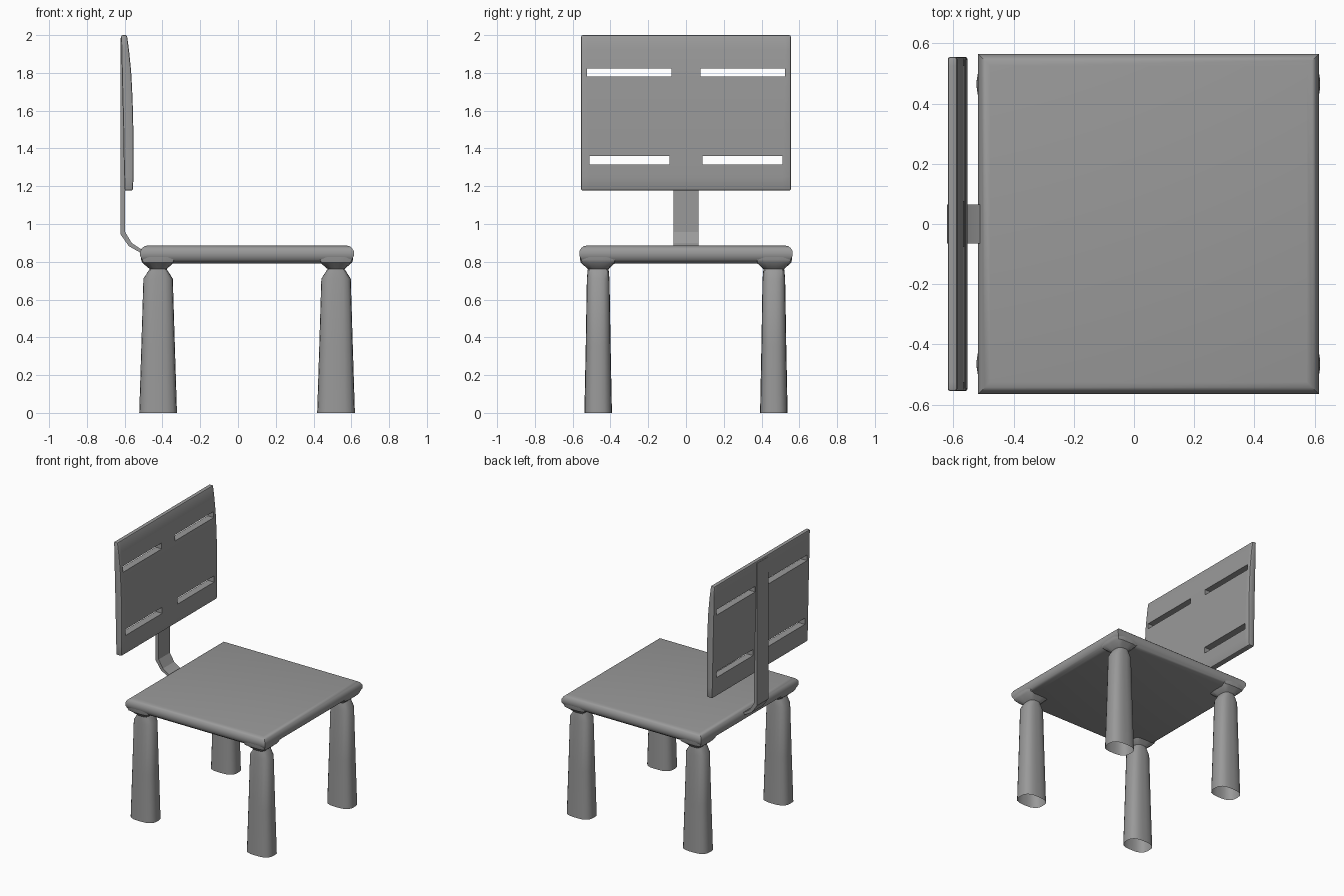
import bpy, bmesh, math

if "Cube" in bpy.data.objects:
    bpy.data.objects.remove(bpy.data.objects["Cube"])

CX = 0.048  # seat centre in x

grey = bpy.data.materials.new("dark_grey")
grey.diffuse_color = (0.32, 0.32, 0.32, 1)
grey.use_nodes = True
grey.node_tree.nodes["Principled BSDF"].inputs["Base Color"].default_value = grey.diffuse_color


def finish(name, bm, angle=35):
    bmesh.ops.recalc_face_normals(bm, faces=bm.faces)
    me = bpy.data.meshes.new(name)
    bm.to_mesh(me)
    bm.free()
    me.materials.append(grey)
    ob = bpy.data.objects.new(name, me)
    bpy.context.collection.objects.link(ob)
    bpy.ops.object.select_all(action='DESELECT')
    ob.select_set(True)
    bpy.context.view_layer.objects.active = ob
    bpy.ops.object.shade_smooth_by_angle(angle=math.radians(angle))
    return ob


def loft(bm, rings, cap_start=True, cap_end=True):
    loops = [[bm.verts.new(p) for p in r] for r in rings]
    n = len(loops[0])
    for a, b in zip(loops, loops[1:]):
        for i in range(n):
            j = (i + 1) % n
            bm.faces.new((a[i], a[j], b[j], b[i]))
    if cap_start:
        bm.faces.new(loops[0][::-1])
    if cap_end:
        bm.faces.new(loops[-1])


# Seat: square cushion with a rolled edge and sharp corners
bm = bmesh.new()
seat_rings = []
for z, inset in [(0.79, 0.05), (0.797, 0.028), (0.812, 0.01), (0.832, 0.0),
                 (0.855, 0.0), (0.872, 0.01), (0.882, 0.022), (0.886, 0.04)]:
    hx, hy = 0.566 - inset, 0.565 - inset
    seat_rings.append([(CX + sx * hx, sy * hy, z)
                       for sx, sy in ((-1, -1), (1, -1), (1, 1), (-1, 1))])
loft(bm, seat_rings)
finish("seat", bm)

# Legs: tapered rounded tubes, open at the foot, flaring into the seat corners
sections = [(0.0, 0.1, 0.073, 3), (0.35, 0.089, 0.066, 3), (0.71, 0.078, 0.06, 3),
            (0.762, 0.045, 0.055, 3.5), (0.796, 0.085, 0.0925, 8),
            (0.812, 0.09, 0.096, 10), (0.85, 0.0935, 0.0985, 10)]
for sx, side in ((-1, "back"), (1, "front")):
    for sy, hand in ((-1, "right"), (1, "left")):
        bm = bmesh.new()
        rings = []
        for z, hx, hy, p in sections:
            ring = []
            for i in range(20):
                a = math.tau * (i + 0.5) / 20
                c, s = math.cos(a), math.sin(a)
                r = (abs(c) ** p + abs(s) ** p) ** (-1 / p)
                ring.append((CX + sx * 0.471 + hx * r * c, sy * 0.465 + hy * r * s, z))
            rings.append(ring)
        loft(bm, rings, cap_start=False)
        finish(f"{side}_{hand}_leg", bm)

# Backrest panel: bowed front and rear grids, with four slot cells left open
# rows: z, front x, rear x, inner slot y, outer slot y
rows = [(1.177, -0.557, -0.601, 0.087, 0.512), (1.25, -0.553, -0.602, 0.087, 0.512),
        (1.315, -0.553, -0.604, 0.087, 0.512), (1.36, -0.553, -0.605, 0.087, 0.512),
        (1.5, -0.554, -0.607, 0.084, 0.516), (1.66, -0.558, -0.611, 0.08, 0.521),
        (1.78, -0.564, -0.614, 0.077, 0.525), (1.822, -0.567, -0.615, 0.077, 0.525),
        (1.92, -0.577, -0.617, 0.077, 0.525), (2.0, -0.588, -0.619, 0.077, 0.525)]
W = 0.555
bm = bmesh.new()
grids = []
for side in (1, 2):
    grids.append([[bm.verts.new((r[side], y, r[0]))
                   for y in (-W, -r[4], -r[3], r[3], r[4], W)] for r in rows])
cells = {(i, j) for i in range(len(rows) - 1) for j in range(5)}
cells -= {(i, j) for i in (2, 6) for j in (1, 3)}
for i, j in cells:
    corners = [(i, j), (i, j + 1), (i + 1, j + 1), (i + 1, j)]
    for g in grids:
        bm.faces.new([g[a][b] for a, b in corners])
    # walls wherever the neighbouring cell is empty
    for k, n in enumerate([(i - 1, j), (i, j + 1), (i + 1, j), (i, j - 1)]):
        if n not in cells:
            (a, b), (c, d) = corners[k], corners[(k + 1) % 4]
            bm.faces.new((grids[0][a][b], grids[0][c][d], grids[1][c][d], grids[1][a][b]))
bmesh.ops.recalc_face_normals(bm, faces=bm.faces)
# round only the outer rim
rim = [e for e in bm.edges if e.calc_face_angle(0) > 0.7 and
       (all(abs(v.co.y) > W - 0.001 for v in e.verts) or
        all(v.co.z < 1.18 for v in e.verts) or all(v.co.z > 1.99 for v in e.verts))]
bmesh.ops.bevel(bm, geom=rim, offset=0.008, segments=2, profile=0.5, affect='EDGES')
finish("backrest_panel", bm)

# Bent support strip from seat up the rear of the panel
bm = bmesh.new()
profile = [(-0.49, 0.835), (-0.49, 0.86), (-0.515, 0.868), (-0.563, 0.9),
           (-0.597, 0.957), (-0.598, 1.18), (-0.612, 1.985), (-0.621, 1.985),
           (-0.622, 0.945), (-0.578, 0.883), (-0.52, 0.85)]
loft(bm, [[(x, y, z) for x, z in profile] for y in (-0.065, 0.065)])
finish("backrest_support", bm, 20)
